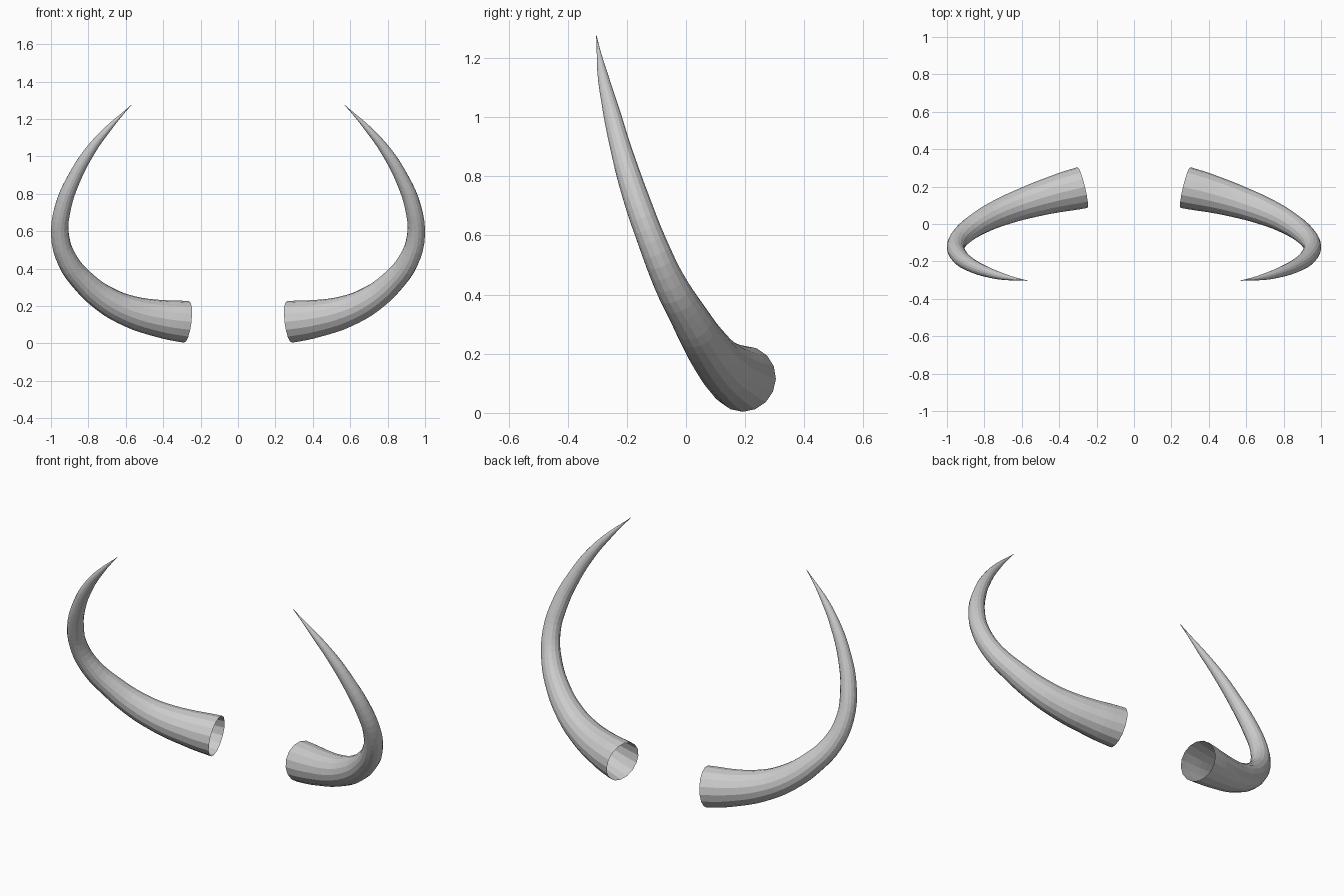
import bpy

cube = bpy.data.objects.get("Cube")
if cube:
    bpy.data.objects.remove(cube, do_unlink=True)

# Centre line of one horn, base to tip: x, y, z, radius
PATH = [
    (0.275, 0.195, 0.115, 0.112),
    (0.42, 0.160, 0.133, 0.100),
    (0.58, 0.112, 0.172, 0.085),
    (0.71, 0.064, 0.235, 0.074),
    (0.82, 0.010, 0.325, 0.064),
    (0.91, -0.055, 0.44, 0.055),
    (0.952, -0.115, 0.58, 0.048),
    (0.935, -0.170, 0.73, 0.044),
    (0.88, -0.215, 0.875, 0.037),
    (0.79, -0.255, 1.03, 0.028),
    (0.688, -0.284, 1.155, 0.016),
    (0.57, -0.303, 1.275, 0.001),
]


def make_horn(name, side):
    """Sweep a tapering round section along the path; both ends stay open."""
    curve = bpy.data.curves.new(name + "_path", "CURVE")
    curve.dimensions = "3D"
    curve.twist_mode = "MINIMUM"
    curve.resolution_u = 4
    curve.bevel_depth = 1.0
    curve.bevel_resolution = 6
    curve.use_fill_caps = False

    spline = curve.splines.new("BEZIER")
    spline.radius_interpolation = "CARDINAL"
    spline.bezier_points.add(len(PATH) - 1)
    for point, (x, y, z, radius) in zip(spline.bezier_points, PATH):
        point.co = (side * x, y, z)
        point.radius = radius
        point.handle_left_type = point.handle_right_type = "AUTO"

    # Turn the swept curve into a faceted mesh
    sweep = bpy.data.objects.new(name + "_sweep", curve)
    bpy.context.collection.objects.link(sweep)
    bpy.context.view_layer.update()
    graph = bpy.context.evaluated_depsgraph_get()
    mesh = bpy.data.meshes.new_from_object(sweep.evaluated_get(graph))
    bpy.data.objects.remove(sweep, do_unlink=True)
    bpy.data.curves.remove(curve)

    mesh.name = name
    mesh.shade_flat()
    horn = bpy.data.objects.new(name, mesh)
    bpy.context.collection.objects.link(horn)
    return horn


make_horn("left_horn", 1)
make_horn("right_horn", -1)
